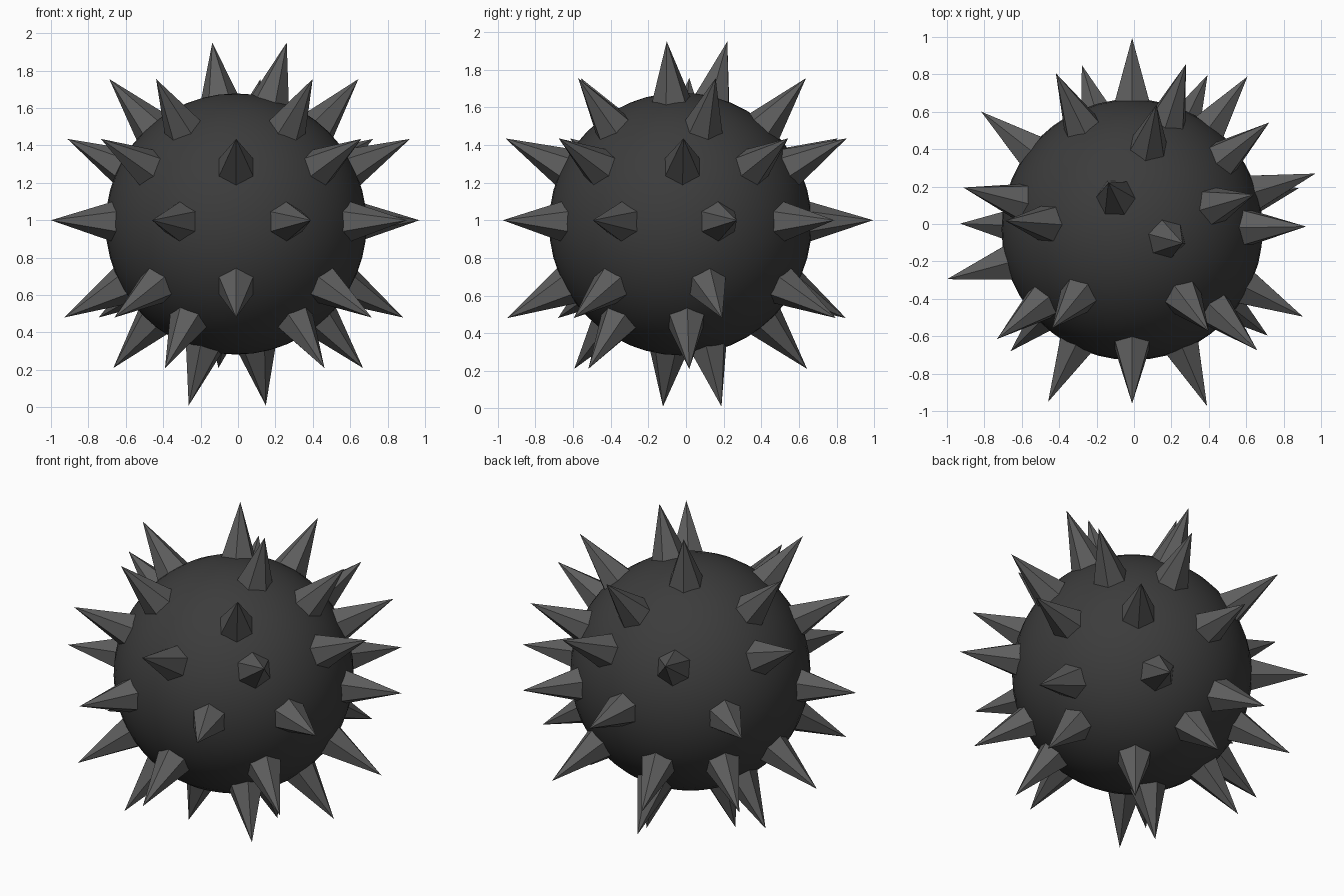
import bpy, bmesh
from math import radians, cos, sin
from mathutils import Vector

cube = bpy.data.objects.get("Cube")
if cube:
    bpy.data.objects.remove(cube)


def material(name, grey):
    mat = bpy.data.materials.new(name)
    mat.use_nodes = True
    colour = (grey, grey, grey, 1)
    mat.diffuse_color = colour
    mat.node_tree.nodes["Principled BSDF"].inputs["Base Color"].default_value = colour
    return mat


iron = material("dark iron", 0.045)
steel = material("grey steel", 0.11)

centre = Vector((-0.01, -0.03, 0.98))
radius = 0.698
base_distance = 0.68

# Round body
bpy.ops.mesh.primitive_uv_sphere_add(segments=48, ring_count=24, radius=radius, location=centre)
body = bpy.context.object
body.name = "body"
body.data.materials.append(iron)
bpy.ops.object.shade_smooth()


# Six-sided spike mesh along +z, base at the origin, one unit long
bm = bmesh.new()
bmesh.ops.create_cone(bm, cap_ends=True, segments=6, radius1=0.108, radius2=0, depth=1)
bmesh.ops.translate(bm, verts=bm.verts, vec=(0, 0, 0.5))
bmesh.ops.remove_doubles(bm, verts=bm.verts, dist=0.0001)
spike_mesh = bpy.data.meshes.new("spike")
bm.to_mesh(spike_mesh)
bm.free()
spike_mesh.materials.append(steel)

# Rings of spikes: tip height, tip distance from the axis, azimuths in degrees
rings = {
    "top": (0.97, 0.28, [117, 345]),
    "high": (0.775, 0.68, [16, 79, 176, 231, 307]),
    "upper": (0.455, 0.93, [1, 38, 72, 116, 166, 219, 270, 316]),
    "middle": (0.02, 1.025, [17, 53, 90, 142, 195, 244, 293, 333]),
    "lower": (-0.5, 0.92, [14, 64, 107, 143, 178, 225, 270, 322]),
    "low": (-0.77, 0.68, [4, 98, 165, 236, 314]),
    "bottom": (-0.97, 0.27, [54, 200]),
}

for ring, (height, reach, azimuths) in rings.items():
    for i, azimuth in enumerate(azimuths):
        a = radians(azimuth)
        tip = Vector((reach * cos(a), reach * sin(a), height))
        spike = bpy.data.objects.new(f"{ring}_spike_{i + 1}", spike_mesh)
        spike.location = centre + tip.normalized() * base_distance
        spike.rotation_euler = tip.to_track_quat('Z', 'Y').to_euler()
        spike.scale.z = tip.length - base_distance
        bpy.context.collection.objects.link(spike)
